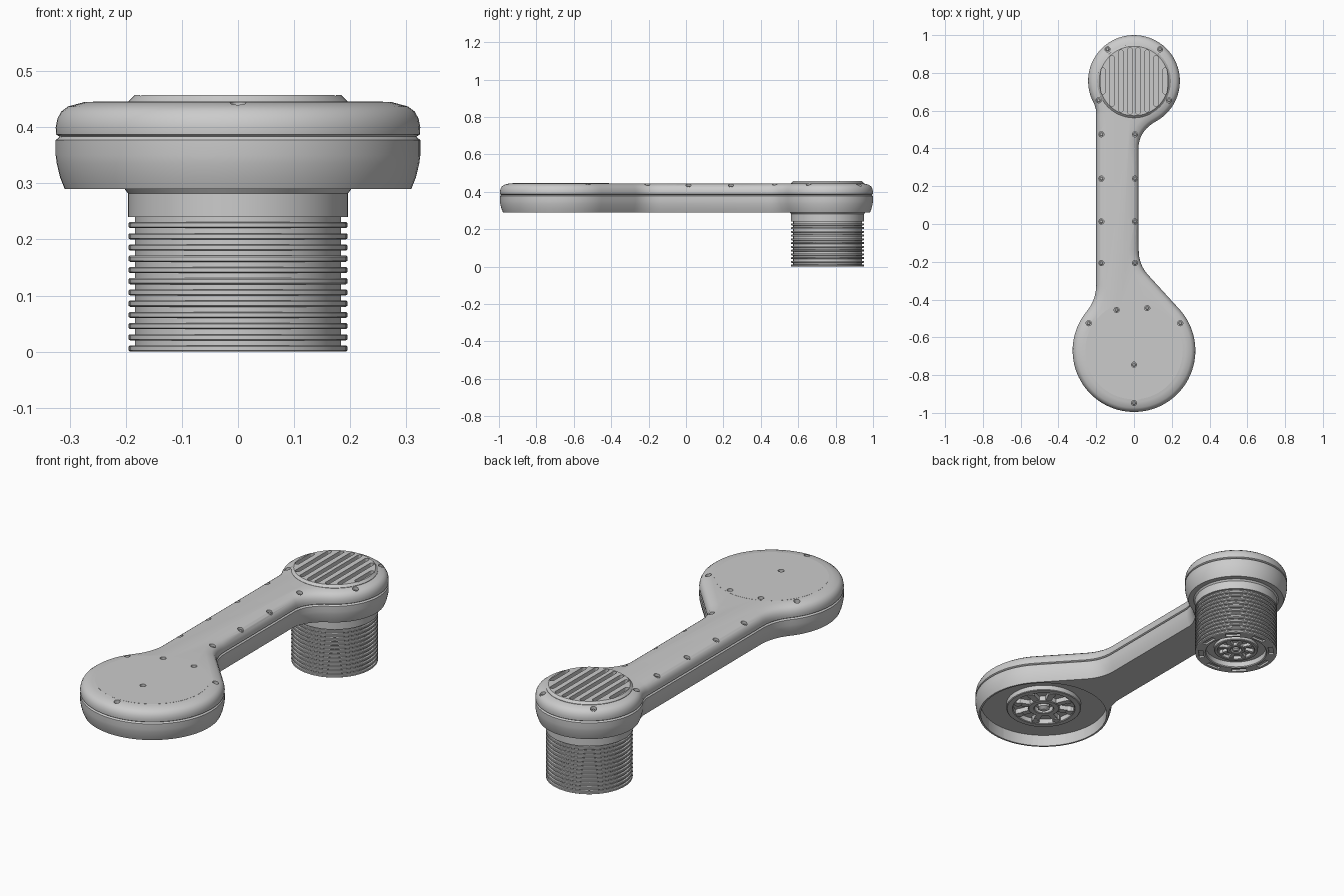
import bpy, bmesh, math
from mathutils import Vector, Matrix

if "Cube" in bpy.data.objects:
    bpy.data.objects.remove(bpy.data.objects["Cube"])

BIG = Vector((0, -0.67))      # centre of the large round end
SMALL = Vector((0, 0.757))    # centre of the small round end


def finish(name, bm, smooth=True):
    bmesh.ops.recalc_face_normals(bm, faces=bm.faces)
    me = bpy.data.meshes.new(name)
    bm.to_mesh(me)
    bm.free()
    ob = bpy.data.objects.new(name, me)
    bpy.context.collection.objects.link(ob)
    if smooth:
        shade(ob)
    return ob


def shade(ob):
    bpy.ops.object.select_all(action='DESELECT')
    ob.select_set(True)
    bpy.context.view_layer.objects.active = ob
    bpy.ops.object.shade_smooth_by_angle(angle=math.radians(32))


def cut(ob, cutter):
    mod = ob.modifiers.new("cut", 'BOOLEAN')
    mod.operation, mod.solver, mod.object = 'DIFFERENCE', 'EXACT', cutter
    bpy.context.view_layer.objects.active = ob
    bpy.ops.object.modifier_apply(modifier=mod.name)
    shade(ob)


def loft(bm, rings):
    loops = [[bm.verts.new(p) for p in r] for r in rings]
    for a, b in zip(loops, loops[1:]):
        for i in range(len(a)):
            j = (i + 1) % len(a)
            bm.faces.new((a[i], a[j], b[j], b[i]))
    bm.faces.new(loops[0])
    bm.faces.new(loops[-1])


def lathe(bm, c, profile, n=72):
    loft(bm, [[(c[0] + r * math.cos(2 * math.pi * i / n),
                c[1] + r * math.sin(2 * math.pi * i / n), z) for i in range(n)]
              for r, z in profile])


def box(bm, centre, size, rot=0):
    m = Matrix.Translation(centre) @ Matrix.Rotation(rot, 4, 'Z') @ Matrix.Diagonal((*size, 1))
    bmesh.ops.create_cube(bm, size=1, matrix=m)


def arc(c, r, a0, a1, n):
    return [c + r * Vector((math.cos(t), math.sin(t))) for t in
            (math.radians(a0 + (a1 - a0) * i / n) for i in range(n + 1))]


def bezier(a, b, c, n=8):
    a, b, c = Vector(a), Vector(b), Vector(c)
    return [a * (1 - t) ** 2 + b * 2 * t * (1 - t) + c * t * t for t in (i / n for i in range(n + 1))]


# Plan outline, counter-clockwise: big end, right edge, small end, left edge
outline = arc(BIG, 0.325, 140, 402, 64)
outline += bezier((0.075, -0.27), (0.025, -0.215), (0.025, -0.14))
small = arc(SMALL, 0.243, -60, 210, 56)
outline += bezier((0.025, 0.42), (0.035, 0.50), small[0])[:-1]
outline += small
outline += bezier((-0.2, 0.60), (-0.2, 0.58), (-0.2, 0.55), 2)
outline += bezier((-0.2, -0.32), (-0.2, -0.40), outline[0])[:-1]


def inset(d, z):
    out = []
    n = len(outline)
    for i, p in enumerate(outline):
        t = (outline[(i + 1) % n] - p).normalized() + (p - outline[i - 1]).normalized()
        t.normalize()
        out.append((p.x - t.y * d, p.y + t.x * d, z))
    return out


def shell(name, profile):
    bm = bmesh.new()
    loft(bm, [inset(d, z) for d, z in profile])
    return finish(name, bm)


lower = shell("lower_shell", [(.016, .29), (.008, .31), (.002, .335), (0, .35), (0, .377), (.007, .383)])
upper = shell("upper_shell", [(.007, .383), (.001, .387), (0, .40), (.003, .415), (.010, .428),
                              (.022, .437), (.052, .445)])

# Raised vent cap on the small end
bm = bmesh.new()
lathe(bm, SMALL, [(.195, .40), (.195, .446), (.184, .457)])
cap = finish("vent_cap", bm)

# Vent slots, longest in the middle
bm = bmesh.new()
for x in (.021, .069, .116, .164):
    for s in (-1, 1):
        half = math.sqrt(.178 ** 2 - x * x)
        w = .011
        pts = [Vector((s * x, SMALL.y + k * (half - w))) for k in (1, -1)]
        ring = arc(pts[0], w, 0, 180, 8) + arc(pts[1], w, 180, 360, 8)
        loft(bm, [[(p.x, p.y, z) for p in ring] for z in (.432, .50)])
slots = finish("slot_cutter", bm, False)
cut(cap, slots)

# Screw holes and the screws sitting in them
spots = [(-.14, .925), (.138, .925), (-.187, .655), (.185, .655), (-.24, -.525), (.245, -.525),
         (-.092, -.455), (.07, -.445), (0, -.745), (0, -.948)]
for y in (.475, .24, .013, -.207):
    spots += [(-.173, y), (.005, y)]
holes, screws = bmesh.new(), bmesh.new()
for p in spots:
    lathe(holes, p, [(.014, .424), (.014, .50)], 20)
    lathe(screws, p, [(.010, .41), (.010, .428), (.006, .431)], 16)
holes = finish("screw_hole_cutter", holes, False)
finish("screws", screws)

# Thin round cover plate on the big end
bm = bmesh.new()
lathe(bm, BIG, [(.258, .43), (.258, .4456)])
plate = finish("cover_plate", bm)
for ob in (upper, plate):
    cut(ob, holes)
cut(upper, slots)

# Recess under the big end
bm = bmesh.new()
lathe(bm, BIG, [(.300, .2), (.300, .348)])
recess = finish("recess_cutter", bm, False)
cut(lower, recess)

# Ribbed grip below the small end, with a hollow underside
prof = [(.143, .03), (.143, .004), (.147, 0)]
for i in range(12):
    z = i * .02
    prof += [(.192, z), (.195, z + .002), (.195, z + .009), (.193, z + .011), (.184, z + .011), (.184, z + .02)]
prof += [(.196, .24), (.196, .282), (.203, .291), (.203, .30)]
bm = bmesh.new()
lathe(bm, SMALL, prof)
grip = finish("ribbed_grip", bm)

# Shallow slots around the grip's bottom rim
bm = bmesh.new()
for i in range(8):
    a = math.radians(i * 45)
    box(bm, (SMALL.x + .167 * math.cos(a), SMALL.y + .167 * math.sin(a), 0), (.022, .07, .02), a)
rim = finish("rim_slot_cutter", bm, False)
cut(grip, rim)


def wheel(name, c, z, r, h, floor):
    """Spoked wheel facing down: outer ring, inner ring, spokes, studs and a hub."""
    bm = bmesh.new()
    ring = lambda a, b: lathe(bm, c, [(a, floor), (a, z + .003), (a + .004, z), (b - .004, z),
                                      (b, z + .003), (b, floor)])
    ring(r * .82, r)
    ring(r * .25, r * .42)
    lathe(bm, c, [(r * .16, floor), (r * .16, z + .002), (r * .08, z - h * .3)], 24)
    for i in range(8):
        a = math.radians(i * 45 + 22.5)
        d = Vector((math.cos(a), math.sin(a)))
        p = c + d * r * .62
        box(bm, (p.x, p.y, (z + floor) / 2 + .002), (r * .46, r * .16, floor - z - .002), a)
        lathe(bm, c + d * r * .72, [(r * .1, floor), (r * .1, z)], 12)
    finish(name, bm)


wheel("large_wheel", BIG, .322, .178, .026, .35)
wheel("small_wheel", SMALL, .012, .105, .015, .032)

for ob in (slots, holes, recess, rim):
    ob.hide_render = True
    ob.hide_set(True)
